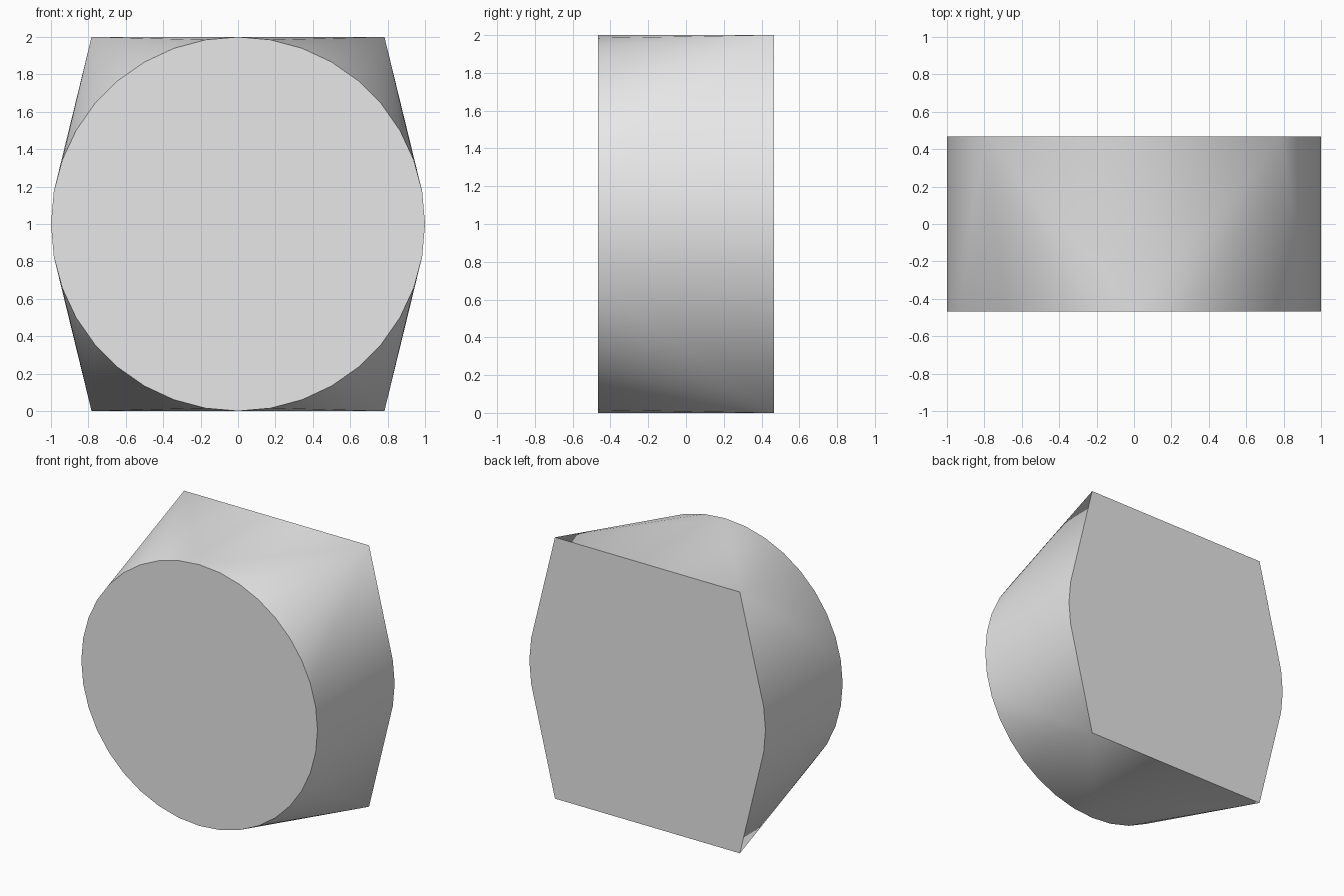
import bpy, bmesh, math

cube = bpy.data.objects.get("Cube")
if cube:
    bpy.data.objects.remove(cube, do_unlink=True)

HALF_DEPTH = 0.467
CORNER_X = 0.783

# Plain grey material
grey = bpy.data.materials.new("plain grey")
grey.use_nodes = True
colour = (0.8, 0.8, 0.8, 1)
grey.diffuse_color = colour
grey.node_tree.nodes["Principled BSDF"].inputs["Base Color"].default_value = colour


def rim(degrees, y):
    a = math.radians(degrees)
    return (math.cos(a), y, 1 + math.sin(a))


# Round front outline
points = [rim(d, -HALF_DEPTH) for d in range(0, 360, 10)]

# Back outline: flat top and bottom, slightly rounded sides
for side in (0, 180):
    points += [rim(side + d, HALF_DEPTH) for d in (-10, 0, 10)]
points += [(x, HALF_DEPTH, z) for x in (-CORNER_X, CORNER_X) for z in (0, 2)]

# Solid blending the two outlines
bm = bmesh.new()
for p in points:
    bm.verts.new(p)
bmesh.ops.convex_hull(bm, input=bm.verts[:])
bmesh.ops.dissolve_limit(bm, angle_limit=math.radians(0.2),
                         verts=bm.verts[:], edges=bm.edges[:])
bmesh.ops.recalc_face_normals(bm, faces=bm.faces[:])

mesh = bpy.data.meshes.new("transition_block")
bm.to_mesh(mesh)
bm.free()
mesh.materials.append(grey)
block = bpy.data.objects.new("transition_block", mesh)
bpy.context.collection.objects.link(block)

# Smooth flanks, crisp front and back rims
bpy.ops.object.select_all(action="DESELECT")
block.select_set(True)
bpy.context.view_layer.objects.active = block
bpy.ops.object.shade_smooth_by_angle(angle=math.radians(30))
